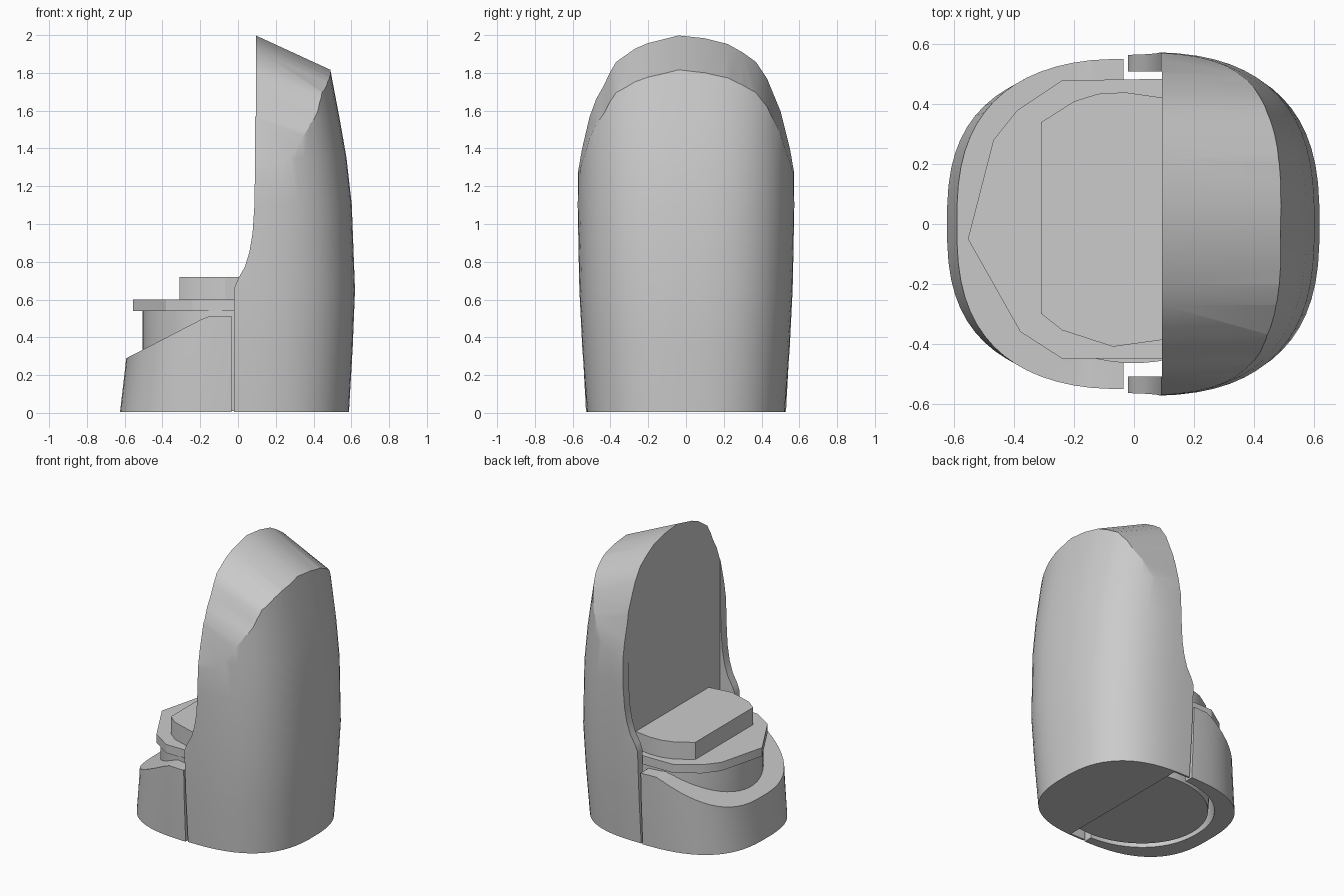
import bpy, bmesh, math

if "Cube" in bpy.data.objects:
    bpy.data.objects.remove(bpy.data.objects["Cube"])

grey = bpy.data.materials.new("plain grey")
grey.use_nodes = True
GREY = (0.6, 0.6, 0.6, 1)
grey.diffuse_color = GREY
grey.node_tree.nodes["Principled BSDF"].inputs["Base Color"].default_value = GREY


def loft(name, rings):
    """Closed solid through rings of equal point count."""
    bm = bmesh.new()
    rows = [[bm.verts.new(p) for p in ring] for ring in rings]
    n = len(rows[0])
    for low, high in zip(rows, rows[1:]):
        for i in range(n):
            j = (i + 1) % n
            bm.faces.new((low[i], low[j], high[j], high[i]))
    bm.faces.new(rows[0][::-1])
    bm.faces.new(rows[-1])
    bmesh.ops.recalc_face_normals(bm, faces=bm.faces)
    mesh = bpy.data.meshes.new(name)
    bm.to_mesh(mesh)
    bm.free()
    mesh.materials.append(grey)
    obj = bpy.data.objects.new(name, mesh)
    bpy.context.collection.objects.link(obj)
    return obj


def oval(a, b, z, n=2.7, count=64):
    """Rounded outline with half sizes a and b; n sets the squareness."""
    ring = []
    for i in range(count):
        t = math.tau * (i + 0.5) / count
        c, s = math.cos(t), math.sin(t)
        ring.append((a * math.copysign(abs(c) ** (2 / n), c),
                     b * math.copysign(abs(s) ** (2 / n), s), z))
    return ring


def side_prism(name, profile):
    return loft(name, [[(x, y, z) for x, z in profile] for y in (-0.8, 0.8)])


def slab(name, outline, low, high):
    return loft(name, [[(x, y, z) for x, y in outline] for z in (low, high)])


def combine(obj, tool, operation):
    """Apply a boolean and discard the tool."""
    mod = obj.modifiers.new("cut", "BOOLEAN")
    mod.operation, mod.object, mod.solver = operation, tool, "EXACT"
    bpy.context.view_layer.objects.active = obj
    bpy.ops.object.modifier_apply(modifier=mod.name)
    bpy.data.objects.remove(tool)


# Tall back shell: bulging body with a seat recess between two thin arms
shell = loft("back_shell", [oval(a, b, z, n) for a, b, z, n in (
    (0.588, 0.525, 0.005, 2.6), (0.608, 0.55, 0.35, 2.65), (0.62, 0.565, 0.65, 2.7),
    (0.603, 0.575, 1.1, 2.7), (0.575, 0.572, 1.35, 2.7), (0.54, 0.57, 1.55, 2.7),
    (0.483, 0.57, 1.85, 2.7), (0.44, 0.57, 2.1, 2.7))])
combine(shell, slab("seat_recess", [
    (-0.9, -0.51), (0.094, -0.51), (0.094, 0.51), (-0.9, 0.51)], -0.2, 2.3), "DIFFERENCE")

# Trim the shell to its side profile, then to its sloping arch
combine(shell, side_prism("shell_profile", [
    (-0.02, -0.1), (-0.02, 0.66), (0.0, 0.71), (0.035, 0.77), (0.06, 0.85), (0.077, 0.95),
    (0.087, 1.1), (0.09, 1.3), (0.092, 2.25), (0.9, 2.25), (0.9, -0.1)]), "INTERSECT")
arch = [(0.75, -0.4), (0.75, 0.9), (0.585, 1.2), (0.55, 1.4), (0.5, 1.6), (0.43, 1.77),
        (0.37, 1.86), (0.3, 1.91), (0.22, 1.955), (0.1, 1.985), (-0.04, 2.0),
        (-0.2, 1.96), (-0.27, 1.93), (-0.37, 1.86), (-0.405, 1.8), (-0.435, 1.735),
        (-0.475, 1.665), (-0.51, 1.57), (-0.55, 1.4), (-0.585, 1.2), (-0.75, 0.9),
        (-0.75, -0.4)]
combine(shell, loft("arch_cutter", [
    [(x, y, z - 0.46 * (x - 0.09)) for y, z in arch] for x in (-0.1, 0.8)]), "INTERSECT")

# Front collar: tapered wall with a sloping rim and a hollow middle
collar = loft("front_collar", [oval(a, b, z) for a, b, z in (
    (0.625, 0.53, 0.005), (0.592, 0.545, 0.29), (0.57, 0.555, 0.6))])
combine(collar, loft("collar_hollow", [
    oval(0.535, 0.475, -0.2, 2.3), oval(0.5, 0.46, 0.25, 2), oval(0.5, 0.46, 0.9, 2)]),
    "DIFFERENCE")
combine(collar, side_prism("rim_profile", [
    (-0.8, -0.1), (-0.8, 0.18), (-0.59, 0.29), (-0.2, 0.492), (-0.15, 0.513),
    (-0.035, 0.513), (-0.035, -0.1)]), "INTERSECT")

# Inner cup standing inside the collar
cup = loft("inner_cup", [
    oval(0.49, 0.44, 0.01, 2), oval(0.505, 0.465, 0.25, 2), oval(0.505, 0.465, 0.545, 2)])
combine(cup, side_prism("cup_trim", [(-0.8, -0.1), (0.11, -0.1), (0.11, 0.8), (-0.8, 0.8)]),
        "INTERSECT")

# Stepped seat: wide ledge with a smaller pad on top
ledge = slab("seat_ledge", [
    (0.11, 0.485), (-0.24, 0.48), (-0.39, 0.38), (-0.47, 0.28), (-0.555, -0.05),
    (-0.38, -0.36), (-0.24, -0.45), (0.11, -0.45)], 0.54, 0.6)
pad = slab("seat_pad", [
    (0.11, 0.42), (-0.03, 0.44), (-0.12, 0.435), (-0.2, 0.41), (-0.31, 0.34), (-0.31, -0.3),
    (-0.24, -0.355), (-0.07, -0.41), (0.11, -0.385)], 0.59, 0.72)

for obj in (shell, collar, cup, ledge, pad):
    bpy.ops.object.select_all(action="DESELECT")
    obj.select_set(True)
    bpy.context.view_layer.objects.active = obj
    bpy.ops.object.shade_smooth_by_angle(angle=math.radians(25))
